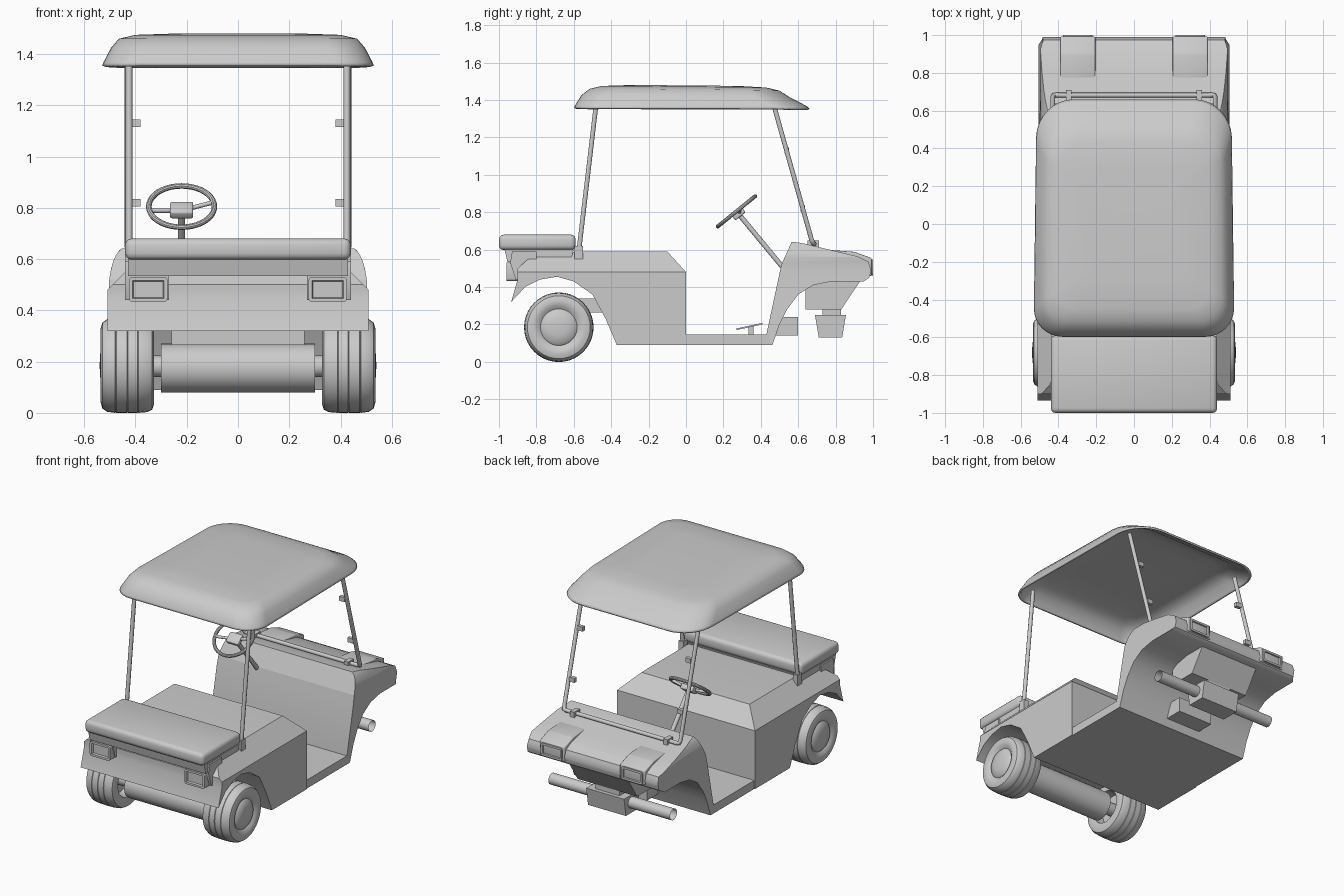
import bpy, bmesh, math
from mathutils import Vector, Matrix

if "Cube" in bpy.data.objects:
    bpy.data.objects.remove(bpy.data.objects["Cube"])


def finish(name, bm, angle=35, fix=True):
    if fix:
        bmesh.ops.recalc_face_normals(bm, faces=bm.faces)
    me = bpy.data.meshes.new(name)
    bm.to_mesh(me)
    bm.free()
    ob = bpy.data.objects.new(name, me)
    bpy.context.collection.objects.link(ob)
    bpy.ops.object.select_all(action='DESELECT')
    ob.select_set(True)
    bpy.context.view_layer.objects.active = ob
    bpy.ops.object.shade_smooth_by_angle(angle=math.radians(angle))
    return ob


def prism_bm(pts, x0, x1):
    """Side profile of (y, z) points extruded along x."""
    bm = bmesh.new()
    a = [bm.verts.new((x0, y, z)) for y, z in pts]
    b = [bm.verts.new((x1, y, z)) for y, z in pts]
    bm.faces.new(a)
    bm.faces.new(b[::-1])
    for i in range(len(a)):
        j = (i + 1) % len(a)
        bm.faces.new((a[i], b[i], b[j], a[j]))
    return bm


def bevel(bm, r, seg=3):
    bmesh.ops.bevel(bm, geom=bm.edges[:], offset=r, segments=seg, profile=0.5, affect='EDGES')


def prism(name, pts, x0, x1, r=0):
    bm = prism_bm(pts, x0, x1)
    bmesh.ops.recalc_face_normals(bm, faces=bm.faces)
    if r:
        bevel(bm, r)
    return finish(name, bm)


def box(name, x0, x1, y0, y1, z0, z1, r=0):
    return prism(name, [(y0, z0), (y1, z0), (y1, z1), (y0, z1)], x0, x1, r)


def bar(name, pts, r):
    cu = bpy.data.curves.new(name, 'CURVE')
    cu.dimensions = '3D'
    cu.bevel_depth, cu.bevel_resolution, cu.use_fill_caps = r, 3, True
    sp = cu.splines.new('POLY')
    sp.points.add(len(pts) - 1)
    for p, co in zip(sp.points, pts):
        p.co = (*co, 1)
    ob = bpy.data.objects.new(name, cu)
    bpy.context.collection.objects.link(ob)
    return ob


def lathe(name, prof, y, z, s=1, steps=40):
    """Profile of (x, radius) points spun about an x-parallel axis."""
    bm = bmesh.new()
    vs = [bm.verts.new((s * x, y, z + r)) for x, r in prof]
    es = [bm.edges.new(p) for p in zip(vs, vs[1:])]
    bmesh.ops.spin(bm, geom=vs + es, cent=(0, y, z), axis=(1, 0, 0),
                   angle=2 * math.pi, steps=steps)
    bmesh.ops.remove_doubles(bm, verts=bm.verts, dist=1e-4)
    return finish(name, bm)


def shape_sides(bm, cuts, width):
    """Slice at the given heights, then set the half width by height."""
    for z in cuts:
        bmesh.ops.bisect_plane(bm, geom=bm.verts[:] + bm.edges[:] + bm.faces[:],
                               plane_co=(0, 0, z), plane_no=(0, 0, 1))
    for v in bm.verts:
        v.co.x = math.copysign(width(v.co), v.co.x)


# rear body with seat box and wheel arches
bm = prism_bm([(0, .09), (0, .48), (-.1, .59), (-.56, .59), (-.75, .575), (-.85, .545),
               (-.9, .5), (-.9, .44), (-.935, .32), (-.86, .40), (-.78, .44), (-.69, .455),
               (-.6, .43), (-.5, .36), (-.43, .23), (-.37, .09)], -.51, .51)
shape_sides(bm, [.48], lambda c: .51 - max(0, c.z - .48) * 1.0)
finish("rear_body", bm, 25)

# floor
box("floor", -.505, .505, -.05, .45, .09, .147)

# front cowl with rounded shoulders
bm = prism_bm([(.43, .09), (.462, .09), (.5, .2), (.54, .28), (.6, .36), (.68, .41),
               (.78, .43), (.95, .43), (.98, .45), (.99, .49), (.975, .535), (.92, .563),
               (.62, .635), (.565, .642), (.51, .52), (.43, .147)], -.5, .5)


def cowl_width(c):
    t = min(1, max(0, (c.z - .47) / .175))
    w = .44 + .065 * math.sqrt(1 - t * t)
    return w - (.02 if c.y > .97 else 0)


shape_sides(bm, [.47, .52, .56, .59, .615, .63], cowl_width)
finish("front_cowl", bm, 40)

# under-cowl parts
prism("front_mount", [(.64, .28), (.83, .28), (.93, .43), (.64, .435)], -.22, .22)
box("front_step_box", -.13, .13, .45, .6, .14, .24)
prism("front_axle_box", [(.69, .25), (.855, .25), (.835, .13), (.71, .13)], -.14, .14)
box("front_axle_mount", -.09, .09, .73, .83, .24, .29)
lathe("front_axle_tube", [(-.45, .037), (.45, .037)], .775, .2, 1, 24)

# rear cushion and its base
box("rear_cushion", -.44, .44, -1, -.59, .598, .68, .025)
prism("cushion_base", [(-.97, .6), (-.6, .6), (-.62, .53), (-.955, .535)], -.43, .43)

# rear drive unit
lathe("rear_drive_drum", [(-.3, 0), (-.3, .095), (.3, .095), (.3, 0)], -.68, .175)
lathe("rear_axle", [(-.4, .042), (.4, .042)], -.68, .182, 1, 20)
box("rear_drive_frame", -.26, .26, -.78, -.42, .265, .34)

# rear wheels
TYRE = [(.40, 0), (.40, .10), (.335, .11), (.327, .15), (.335, .172), (.355, .182),
        (.388, .185), (.39, .182), (.392, .185), (.43, .186), (.432, .182), (.434, .186),
        (.475, .185), (.477, .182), (.479, .185), (.51, .181), (.529, .168), (.536, .145),
        (.533, .118), (.52, .102), (.518, .098), (.53, .085), (.538, .045), (.54, 0)]
for s, side in ((-1, "left"), (1, "right")):
    lathe("rear_wheel_" + side, TYRE, -.68, .185, s)


def lamp(name, x0, x1, z0, z1, y, depth):
    """Rounded lamp housing with a recessed lens on its outer face."""
    bm = prism_bm([(y - depth, z0), (y, z0), (y, z1), (y - depth, z1)], x0, x1)
    bmesh.ops.recalc_face_normals(bm, faces=bm.faces)
    out = 1 if depth > 0 else -1
    es = [e for e in bm.edges if abs((e.verts[0].co - e.verts[1].co).y) > .01]
    bmesh.ops.bevel(bm, geom=es, offset=.014, segments=3, profile=.5, affect='EDGES')
    f = max(bm.faces, key=lambda q: q.calc_center_median().y * out)
    bmesh.ops.inset_individual(bm, faces=[f], thickness=.014)
    bmesh.ops.inset_individual(bm, faces=[f], thickness=.004, depth=-.012)
    finish(name, bm)


for s, side in ((-1, "left"), (1, "right")):
    # head lamps in raised fairings
    prism("headlamp_fairing_" + side, [(.77, .598), (.9, .588), (.992, .555), (.992, .46),
                                       (.93, .45)], s * .205, s * .39, .006)
    a, b = sorted((s * .22, s * .375))
    lamp("headlamp_" + side, a, b, .462, .548, 1.0, .05)
    # tail lamps
    a, b = sorted((s * .275, s * .425))
    lamp("tail_lamp_" + side, a, b, .432, .53, -.96, -.11)
    prism("tail_fairing_" + side, [(-.94, .53), (-.93, .59), (-.8, .59), (-.8, .44),
                                   (-.91, .44)], s * .27, s * .44)
    # roof posts and windscreen clips
    bar("front_post_" + side, [(s * .43, .47, 1.37), (s * .43, .672, .65), (s * .425, .68, .635),
                               (s * .40, .685, .63)], .013)
    bar("rear_post_" + side, [(s * .425, -.48, 1.38), (s * .425, -.572, .6)], .013)
    box("rear_post_foot_" + side, s * .405, s * .44, -.595, -.55, .54, .62)
    for z, y in ((.82, .625), (1.13, .538)):
        box("screen_clip_" + side, s * .38, s * .42, y - .012, y + .012, z - .015, z + .015)
    box("bar_bracket_" + side, s * .33, s * .36, .65, .71, .605, .65)
bar("cowl_bar", [(-.415, .682, .632), (.415, .682, .632)], .013)

# roof shell
bm = bmesh.new()
prev = None
for z, y0, y1, w, r in ((1.355, -.597, .66, .53, .2), (1.368, -.595, .645, .525, .2),
                        (1.425, -.56, .555, .495, .19), (1.46, -.515, .5, .465, .17),
                        (1.475, -.45, .43, .40, .14), (1.48, -.3, .3, .25, .1)):
    ring = []
    for k, (sx, yc) in enumerate(((1, y1), (-1, y1), (-1, y0), (1, y0))):
        q = r if k < 2 else r * .75
        cy = yc - q if k < 2 else yc + q
        for i in range(9):
            t = math.pi / 2 * (k + i / 8)
            x, y = sx * (w - q) + q * math.cos(t), cy + q * math.sin(t)
            ring.append(bm.verts.new((x * (1 - .04 * max(0, y + .1)), y,
                                      z - (.02 * max(0, y) if z > 1.4 else 0))))
    if prev:
        for i in range(len(ring)):
            j = (i + 1) % len(ring)
            bm.faces.new((prev[i], prev[j], ring[j], ring[i]))
    prev = ring
bm.faces.new(prev)
roof = finish("roof", bm, 60, fix=False)
mod = roof.modifiers.new("thickness", 'SOLIDIFY')
mod.thickness, mod.offset = .012, -1

# steering wheel, hub, spokes and column
M = Matrix.Translation((-.22, .27, .805)) @ Matrix.Rotation(.68, 4, 'X')
bpy.ops.mesh.primitive_torus_add(major_radius=.128, minor_radius=.011,
                                 major_segments=40, minor_segments=10)
rim = bpy.context.object
rim.name = "steering_wheel"
rim.matrix_world = M
bpy.ops.object.shade_smooth_by_angle()
hub = box("steering_hub", -.045, .045, -.035, .035, -.035, .0, .008)
hub.matrix_world = M
for i, a in enumerate((12, 192)):
    d = Vector((math.cos(math.radians(a)), math.sin(math.radians(a)), 0))
    bar("steering_spoke_%d" % i, [M @ (d * .03 + Vector((0, 0, -.015))), M @ (d * .126)], .009)
bar("steering_column", [M @ Vector((0, 0, -.02)), (-.22, .53, .49)], .014)

# pedals
for n, x in (("brake", -.3), ("accelerator", -.14)):
    prism(n + "_pedal", [(.27, .17), (.41, .2), (.408, .208), (.268, .178)], x - .045, x + .045)
    box(n + "_pedal_stem", x - .015, x + .015, .335, .36, .14, .19)
